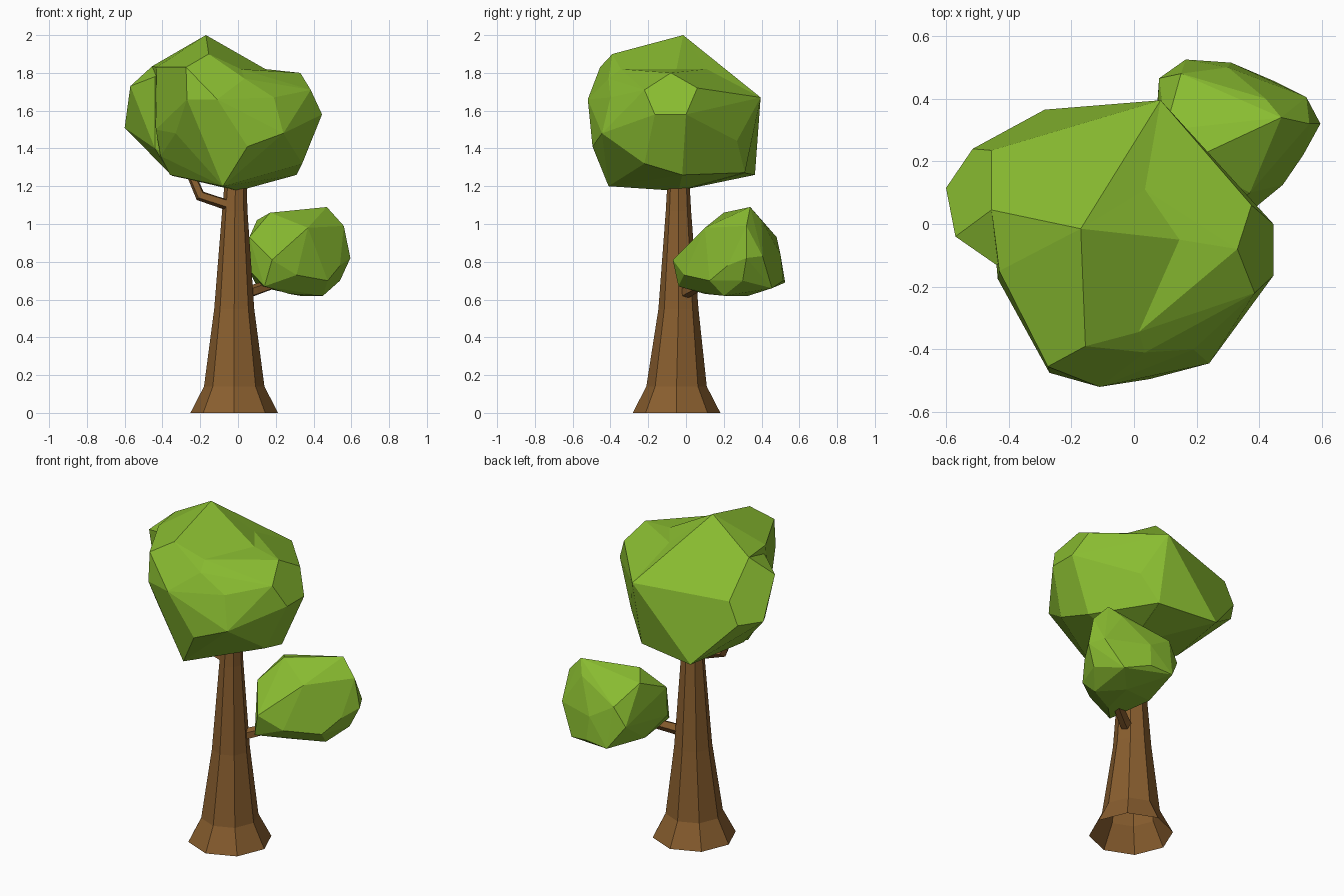
import bpy, bmesh, math
from mathutils import Vector

if "Cube" in bpy.data.objects:
    bpy.data.objects.remove(bpy.data.objects["Cube"])


def material(name, rgb):
    m = bpy.data.materials.new(name)
    m.diffuse_color = (*rgb, 1)
    m.use_nodes = True
    m.node_tree.nodes["Principled BSDF"].inputs["Base Color"].default_value = m.diffuse_color
    return m


LEAF = material("leaf green", (0.25, 0.50, 0.03))
BARK = material("bark brown", (0.25, 0.112, 0.028))


def finish(name, bm, mat):
    me = bpy.data.meshes.new(name)
    bm.to_mesh(me)
    bm.free()
    me.materials.append(mat)
    ob = bpy.data.objects.new(name, me)
    bpy.context.collection.objects.link(ob)
    return ob


def clump(name, points):
    """Faceted leaf clump: the convex hull of its corner points."""
    bm = bmesh.new()
    for p in points:
        bm.verts.new(p)
    res = bmesh.ops.convex_hull(bm, input=bm.verts)
    inner = {v for v in res["geom_interior"] + res["geom_unused"]
             if isinstance(v, bmesh.types.BMVert)}
    bmesh.ops.delete(bm, geom=list(inner), context='VERTS')
    bmesh.ops.dissolve_limit(bm, angle_limit=math.radians(6),
                             verts=bm.verts, edges=bm.edges)
    bmesh.ops.recalc_face_normals(bm, faces=bm.faces)
    return finish(name, bm, LEAF)


def limb(name, rings, sides, level=False):
    """Loft of polygon rings (x, y, z, radius), open at the start."""
    bm = bmesh.new()
    pts = [Vector(r[:3]) for r in rings]
    loops = []
    for i, r in enumerate(rings):
        d = pts[min(i + 1, len(pts) - 1)] - pts[max(i - 1, 0)]
        if level:
            u, v = Vector((1, 0, 0)), Vector((0, 1, 0))
        else:
            u = d.cross(Vector((0.3, 1, 0))).normalized()
            v = d.cross(u).normalized()
        loops.append([bm.verts.new(pts[i] + r[3] * (
            u * math.cos(2 * math.pi * k / sides) + v * math.sin(2 * math.pi * k / sides)))
            for k in range(sides)])
    for a, b in zip(loops, loops[1:]):
        for k in range(sides):
            n = (k + 1) % sides
            bm.faces.new((a[k], a[n], b[n], b[k]))
    bm.faces.new(loops[-1])
    bmesh.ops.recalc_face_normals(bm, faces=bm.faces)
    return finish(name, bm, BARK)


# Trunk with flared foot, and two branches
limb("trunk", [(-.02, -.05, 0, .232), (-.02, -.05, .14, .16), (-.02, -.04, .55, .106),
               (-.017, -.04, 1.07, .067), (-.01, -.04, 1.3, .054)], 8, level=True)
limb("upper_branch", [(-.02, -.06, 1.09, .03), (-.20, -.07, 1.15, .03),
                      (-.26, -.06, 1.29, .024)], 5)
limb("lower_branch", [(.0, -.03, .62, .034), (.09, .02, .65, .032), (.24, .12, .70, .026)], 5)

# Corners shared by the crown lobes
PEAK = (-.17, -.015, 2.0)
BACK = (.085, .395, 1.67)
SHOULDER = [(-.455, .045, 1.835), (-.57, -.04, 1.73)]
SEAM = [(.035, .11, 1.82), (.145, -.05, 1.82), (.015, -.345, 1.82)]
FRONT = [(-.11, -.52, 1.66), (.035, -.41, 1.77), (.19, -.40, 1.67), (.24, -.445, 1.48),
         (.05, -.495, 1.41), (-.08, -.41, 1.20), (0, -.04, 1.175)]

# Crown: front lobe joined with the left and right lobes
crown = clump("crown", [PEAK, *SHOULDER[:1], *SEAM, *FRONT,
                        (-.155, -.39, 1.90), (-.275, -.455, 1.83), (-.27, -.475, 1.66),
                        (-.33, -.32, 1.48), (-.43, -.15, 1.83), (-.435, -.175, 1.50),
                        (-.41, -.12, 1.36), (-.36, -.08, 1.26)])
left = clump("crown_left_lobe", [PEAK, BACK, SEAM[0], *SHOULDER,
                                 (-.455, .235, 1.64), (-.285, .365, 1.26),
                                 (-.515, .24, 1.51), (-.60, .115, 1.51), (-.44, -.13, 1.78),
                                 (-.44, -.13, 1.40), (-.35, -.05, 1.255), (.01, -.02, 1.18),
                                 (.08, .31, 1.27)])
right = clump("crown_right_lobe", [*SEAM, *FRONT, BACK,
                                   (.33, -.08, 1.80), (.385, -.22, 1.71), (.445, -.165, 1.58),
                                   (.445, 0, 1.58), (.375, .06, 1.72), (.34, -.22, 1.32),
                                   (.31, -.02, 1.26), (.18, .27, 1.44), (.08, .312, 1.272)])
for lobe in (left, right):
    mod = crown.modifiers.new("join", 'BOOLEAN')
    mod.operation = 'UNION'
    mod.solver = 'EXACT'
    mod.object = lobe
    lobe.hide_render = True
    lobe.hide_set(True)

# Small leaf clump on the lower branch
clump("side_clump", [
    (.18, -.07, .81), (.14, -.04, .67), (.06, .10, .93), (.055, .10, .76), (.10, .30, 1.02),
    (.17, .20, 1.06), (.33, .25, 1.055), (.37, .10, .98), (.31, -.01, .73), (.47, .34, 1.09),
    (.56, .32, .99), (.595, .32, .82), (.55, .405, .83), (.54, .22, .78), (.475, .125, .70),
    (.54, .30, .70), (.45, .20, .62), (.27, .10, .63), (.45, .455, .66), (.42, .40, 1.02),
    (.31, .515, .70), (.30, .50, .84), (.165, .525, .69), (.08, .465, .82), (.15, .48, .93),
    (.10, .25, .67), (.33, .33, .62)])
